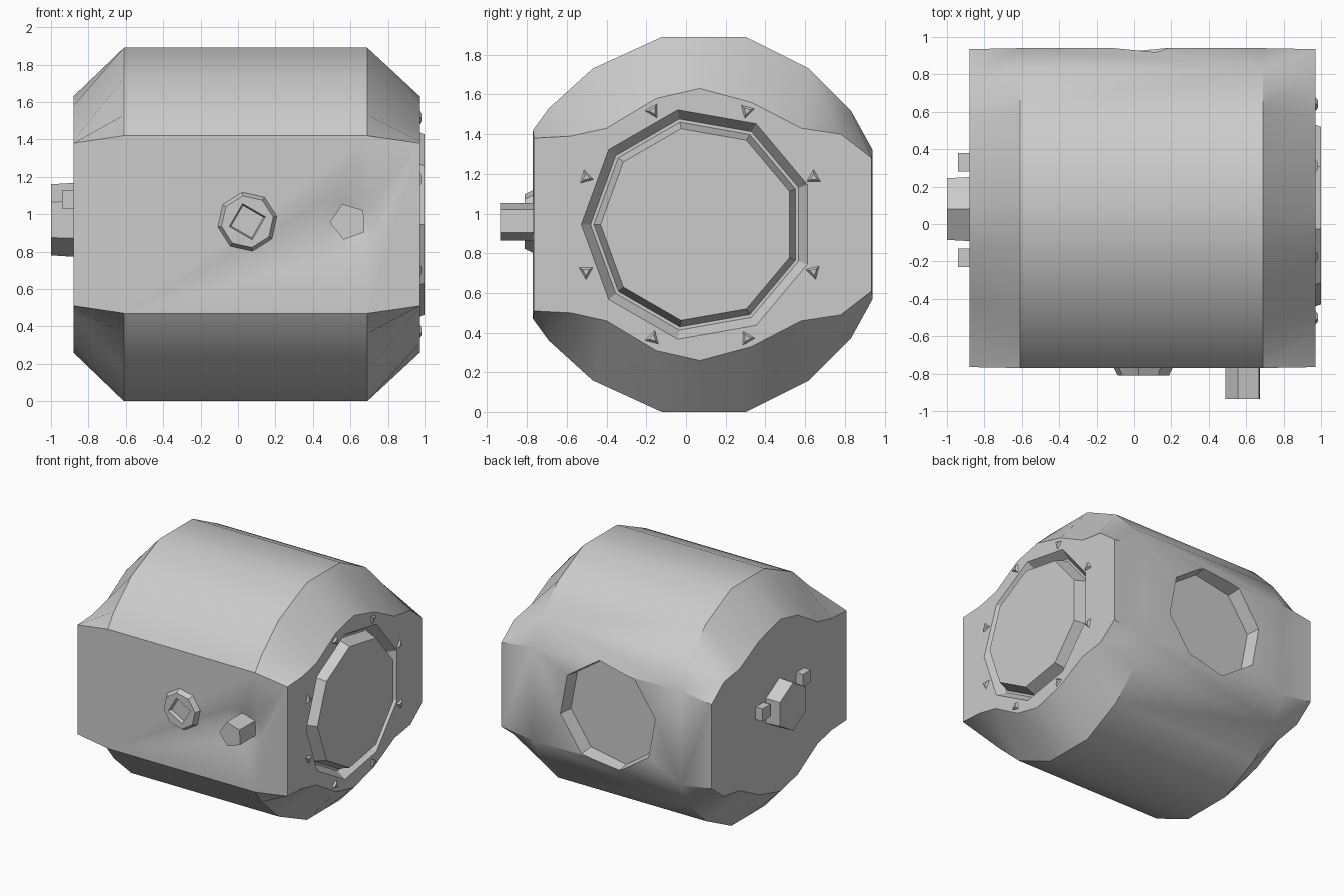
import bpy, bmesh, math
from mathutils import Vector, Matrix

old = bpy.data.objects.get("Cube")
if old:
    bpy.data.objects.remove(old, do_unlink=True)

grey = bpy.data.materials.new("plain grey")
grey.use_nodes = True
COLOUR = (0.6, 0.6, 0.6, 1)
grey.diffuse_color = COLOUR
grey.node_tree.nodes["Principled BSDF"].inputs["Base Color"].default_value = COLOUR

MID_Z = 0.945


def add_object(name, bm):
    bmesh.ops.recalc_face_normals(bm, faces=bm.faces)
    mesh = bpy.data.meshes.new(name)
    bm.to_mesh(mesh)
    bm.free()
    mesh.materials.append(grey)
    obj = bpy.data.objects.new(name, mesh)
    bpy.context.collection.objects.link(obj)
    return obj


def frustum(name, base, axis, r1, r2, depth, sides, roll=0):
    """Tapered prism that grows from its base along the axis."""
    bm = bmesh.new()
    turn = Vector(axis).to_track_quat('Z', 'Y').to_matrix().to_4x4()
    place = (Matrix.Translation(base) @ turn @ Matrix.Rotation(math.radians(roll), 4, 'Z')
             @ Matrix.Translation((0, 0, depth / 2)))
    bmesh.ops.create_cone(bm, cap_ends=True, segments=sides, radius1=r1,
                          radius2=r2, depth=depth, matrix=place)
    return add_object(name, bm)


def cut(target, cutter):
    cutter.hide_render = True
    mod = target.modifiers.new("cut", 'BOOLEAN')
    mod.operation = 'DIFFERENCE'
    mod.solver = 'EXACT'
    mod.object = cutter
    bpy.context.view_layer.objects.active = target
    bpy.ops.object.modifier_apply(modifier=mod.name)
    bpy.data.objects.remove(cutter, do_unlink=True)


# Barrel: upper half of the middle and end sections, mirrored downwards
middle = [(-.77, 1.42), (-.69, 1.53), (-.47, 1.73), (-.12, 1.89), (.09, 1.89),
          (.30, 1.89), (.62, 1.73), (.83, 1.52), (.94, 1.32)]
end = [(-.765, 1.38), (-.58, 1.39), (-.40, 1.43), (-.15, 1.58), (.07, 1.63),
       (.33, 1.56), (.58, 1.43), (.78, 1.40), (.935, 1.28)]


def full(half):
    return half + [(y, 2 * MID_Z - z) for y, z in reversed(half)]


bm = bmesh.new()
rings = []
for x, section in ((-.88, end), (-.61, middle), (.69, middle), (.97, end)):
    rings.append([bm.verts.new((x, y, z)) for y, z in full(section)])
for a, b in zip(rings, rings[1:]):
    for i in range(len(a)):
        j = (i + 1) % len(a)
        bm.faces.new((a[i], a[j], b[j], b[i]))
bm.faces.new(rings[0])
bm.faces.new(rings[-1])
barrel = add_object("barrel", bm)

# Recesses: back port, groove round the end plate, dimple round the front peg
cut(barrel, frustum("port_cutter", (.03, .83, MID_Z), (0, 1, 0), .41, .44, .2, 8, 12))
cut(barrel, frustum("groove_cutter", (.9, .06, MID_Z), (1, 0, 0), .54, .62, .12, 9, 10))
cut(barrel, frustum("dimple_cutter", (.59, -.74, .96), (0, -1, 0), .09, .18, .04, 12))

bpy.ops.object.select_all(action='DESELECT')
barrel.select_set(True)
bpy.context.view_layer.objects.active = barrel
bpy.ops.object.shade_smooth_by_angle(angle=math.radians(30))

# Right end plate with a ring of small studs
frustum("end_plate", (.88, .06, MID_Z), (1, 0, 0), .53, .49, .12, 9, 10)
for k in range(8):
    a = math.radians(22.5 + 45 * k)
    spot = (.955, .07 + .62 * math.cos(a), MID_Z + .62 * math.sin(a))
    frustum("stud", spot, (1, 0, 0), .06, .02, .03, 3, 45 * k)

# Front knob with a square socket, and the longer front peg
knob = frustum("front_knob", (.05, -.75, .96), (0, -1, 0), .17, .14, .06, 8, 10)
cut(knob, frustum("socket_cutter", (.05, -.78, .96), (0, -1, 0), .09, .11, .06, 4, 15))
frustum("front_peg", (.59, -.7, .96), (0, -1, 0), .1, .1, .235, 5, 20)

# Left end hub and its two pegs
frustum("left_hub", (-.84, .08, .97), (-1, 0, 0), .2, .19, .16, 6, 0)
for y, z in ((.33, 1.0), (-.18, 1.08)):
    frustum("left_peg", (-.84, y, z), (-1, 0, 0), .07, .07, .1, 4, 45)
